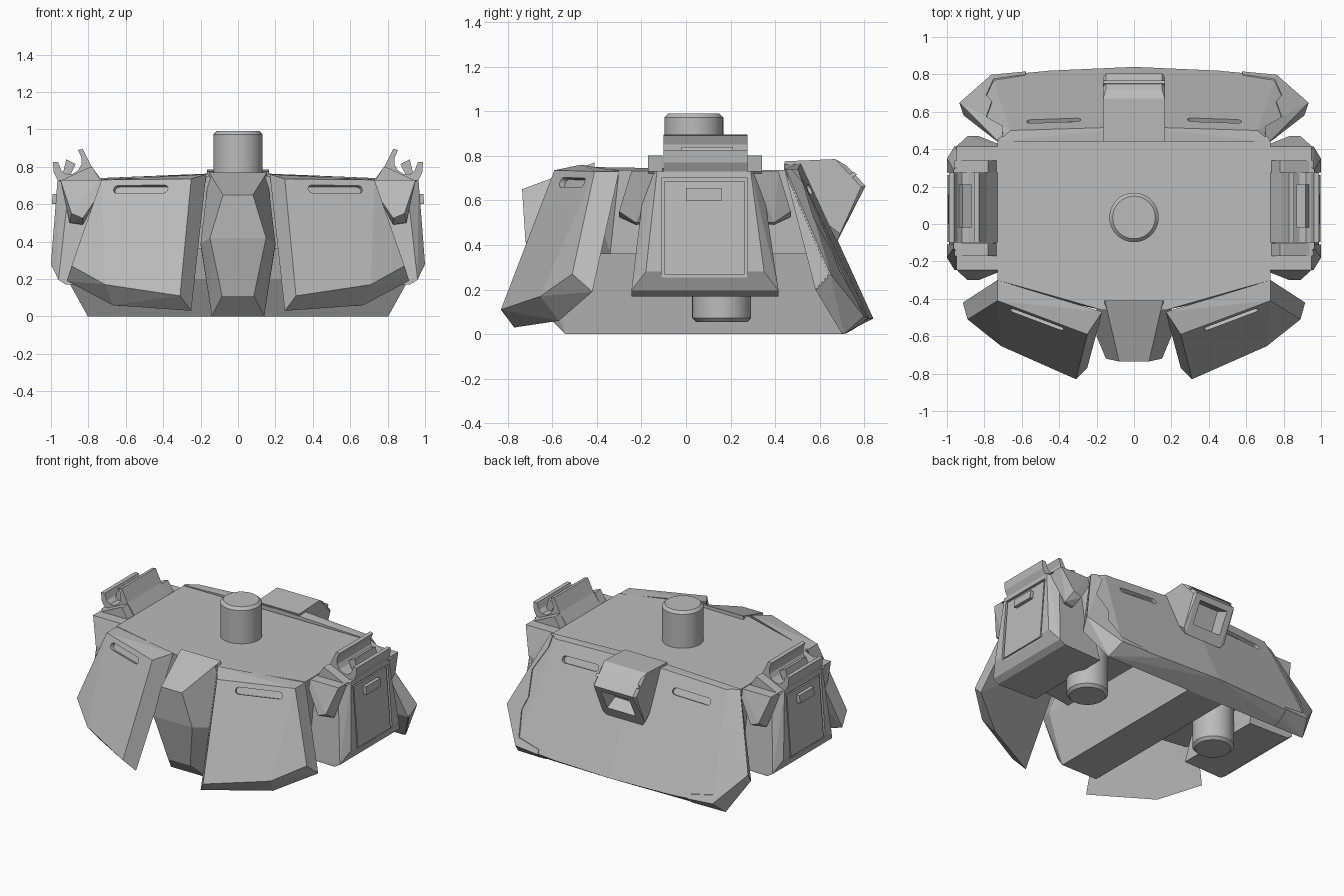
import bpy, bmesh, math
from mathutils import Vector as V

if "Cube" in bpy.data.objects:
    bpy.data.objects.remove(bpy.data.objects["Cube"], do_unlink=True)

grey = bpy.data.materials.new("plain_grey")
grey.use_nodes = True
grey.diffuse_color = (0.5, 0.5, 0.5, 1)
grey.node_tree.nodes["Principled BSDF"].inputs["Base Color"].default_value = (0.5, 0.5, 0.5, 1)


def finish(name, bm):
    bmesh.ops.recalc_face_normals(bm, faces=bm.faces)
    me = bpy.data.meshes.new(name)
    bm.to_mesh(me)
    bm.free()
    me.materials.append(grey)
    ob = bpy.data.objects.new(name, me)
    bpy.context.collection.objects.link(ob)
    return ob


def hull(name, pts, side=1, both=False):
    """Faceted convex solid around the points, optionally symmetric in x."""
    bm = bmesh.new()
    for x, y, z in pts:
        bm.verts.new((x * side, y, z))
        if both and x:
            bm.verts.new((-x, y, z))
    bmesh.ops.convex_hull(bm, input=bm.verts)
    bmesh.ops.delete(bm, geom=[v for v in bm.verts if not v.link_faces], context='VERTS')
    bmesh.ops.dissolve_limit(bm, angle_limit=math.radians(3), verts=bm.verts, edges=bm.edges)
    return finish(name, bm)


def prism(name, pts, push):
    """Flat outline pushed along a vector."""
    bm = bmesh.new()
    face = bm.faces.new([bm.verts.new(p) for p in pts])
    ext = bmesh.ops.extrude_face_region(bm, geom=[face])
    bmesh.ops.translate(bm, vec=push, verts=[g for g in ext["geom"] if isinstance(g, bmesh.types.BMVert)])
    return finish(name, bm)


def carve(ob, cutter, op='DIFFERENCE'):
    """Apply a boolean and remove the cutter."""
    mod = ob.modifiers.new("cut", 'BOOLEAN')
    mod.operation, mod.object, mod.solver = op, cutter, 'EXACT'
    dg = bpy.context.evaluated_depsgraph_get()
    me = bpy.data.meshes.new_from_object(ob.evaluated_get(dg))
    ob.modifiers.clear()
    ob.data = me
    bpy.data.objects.remove(cutter, do_unlink=True)


def slot(ob, centre, along, normal, length, height, depth=0.025):
    """Sink a pill shaped slot into a face."""
    a, n = V(along).normalized(), V(normal).normalized()
    u = n.cross(a)
    r = height / 2
    pts = []
    for i in range(14):
        t = math.pi * (i % 7) / 6 + (math.pi if i > 6 else 0) - math.pi / 2
        shift = (length / 2 - r) * (1 if i < 7 else -1)
        pts.append(V(centre) + a * (shift + r * math.cos(t)) + u * r * math.sin(t) + n * 0.03)
    carve(ob, prism("slot_cutter", pts, -n * (0.03 + depth)))


def post(name, x, y, z0, z1, r=0.132):
    """Round peg with bevelled rims."""
    bpy.ops.mesh.primitive_cylinder_add(vertices=40, radius=r, depth=z1 - z0, location=(x, y, (z0 + z1) / 2))
    ob = bpy.context.object
    ob.name = name
    ob.data.materials.append(grey)
    mod = ob.modifiers.new("rim", 'BEVEL')
    mod.width, mod.segments = 0.018, 1
    bpy.ops.object.shade_smooth_by_angle(angle=math.radians(30))


# Pelvis core, keel and front crotch armour
hull("waist_core", [(0.73, -0.3, 0.735), (0.73, 0.45, 0.735), (0.17, -0.46, 0.75), (0.17, 0.45, 0.755),
                    (0.72, -0.34, 0.36), (0.72, 0.58, 0.36), (0.17, -0.42, 0.36)], both=True)
hull("keel_block", [(0.14, -0.54, 0), (0.14, 0.7, 0), (0.2, -0.4, 0.38), (0.2, 0.59, 0.38)], both=True)
hull("crotch_armour", [(0.155, -0.41, 0.77), (0.08, -0.735, 0.65), (0.15, -0.72, 0.42), (0.085, -0.65, 0.11),
                       (0.14, -0.54, 0), (0.2, -0.6, 0.39), (0.2, -0.4, 0.38), (0.14, -0.4, 0)], both=True)
post("waist_post", 0, 0.035, 0.7, 0.99)

# Rear skirt outline, reused for the raised corner guards
rear = [(0, 0.84, 0.07), (0.45, 0.82, 0.07), (0.76, 0.79, 0.08), (0.93, 0.64, 0.27),
        (0.66, 0.5, 0.74), (0, 0.52, 0.77), (0.8, 0.7, 0), (0.91, 0.58, 0.2), (0.73, 0.44, 0.74), (0, 0.44, 0.765)]
skirt = hull("rear_skirt", rear, both=True)
for s in (1, -1):
    slot(skirt, (0.43 * s, 0.555, 0.65), (s, -0.06, -0.05), (0.06 * s, 0.9, 0.42), 0.29, 0.045)
guard_line = [(0.57, -0.1), (0.58, 0.1), (0.75, 0.13), (0.79, 0.28), (0.76, 0.37),
              (0.79, 0.52), (0.7, 0.68), (0.71, 0.9), (1.1, 0.9), (1.1, -0.1)]
for s, side in ((1, "left"), (-1, "right")):
    guard = hull(side + "_rear_guard", [(x * 1.004, y + 0.008, z) for x, y, z in rear], both=True)
    carve(guard, prism("guard_cutter", [(x * s, 0.2, z) for x, z in guard_line], (0, 1, 0)), 'INTERSECT')

# Hollow rear hook with a framed opening
profile = [(0.165, 0.44, 0.775), (0.165, 0.67, 0.785), (0.15, 0.72, 0.755), (0.165, 0.715, 0.735),
           (0.15, 0.805, 0.665), (0.165, 0.785, 0.66), (0.165, 0.69, 0.45), (0.14, 0.68, 0.42), (0.165, 0.5, 0.6)]
hook = hull("rear_hook", profile, both=True)
carve(hook, hull("hook_cutter", [(0.11, y, z) for y, z in
                                 [(0.82, 0.615), (0.74, 0.475), (0.627, 0.531), (0.693, 0.672)]], both=True))
hull("hook_rim", [(0.165, y, z) for y, z in [(0.752, 0.73), (0.767, 0.715), (0.74, 0.7), (0.73, 0.71)]], both=True)

for s, side in ((1, "left"), (-1, "right")):
    # Front skirt: outer face, then the wider back outline
    face = [V(p) for p in [(0.73, -0.41, 0.73), (0.25, -0.59, 0.735), (0.31, -0.83, 0.11),
                           (0.71, -0.653, 0.17), (0.89, -0.51, 0.27)]]
    back = [(0.73, -0.3, 0.73), (0.17, -0.47, 0.76), (0.25, -0.77, 0.03), (0.67, -0.57, 0.06), (0.915, -0.42, 0.19)]
    plate = hull(side + "_front_skirt", face + back, s)
    along = face[0] - face[1]
    normal = along.cross(face[2] - face[1])
    if normal.y > 0:
        normal.negate()
    flip = V((s, 1, 1))
    slot(plate, V((0.52, -0.51, 0.68)) * flip, along * flip, normal * flip, 0.31, 0.045)

    # Hip peg
    post(side + "_hip_peg", 0.52 * s, 0.16, 0.055, 0.5)

    # Side skirt with sunken door and handle
    body = hull(side + "_side_skirt", [
        (0.62, -0.235, 0.17), (0.62, 0.405, 0.17), (0.92, -0.245, 0.17), (0.92, 0.415, 0.17),
        (0.96, -0.245, 0.195), (0.96, 0.415, 0.195), (1.0, -0.18, 0.28), (1.0, 0.35, 0.28),
        (0.965, -0.13, 0.73), (0.965, 0.29, 0.73), (0.9, -0.18, 0.73), (0.9, 0.335, 0.73),
        (0.72, -0.18, 0.73), (0.72, 0.335, 0.73)], s)

    def slab(name, y, z, low, high):
        """Plate lying parallel to the sloped door face."""
        return hull(name, [(1.0 - (h - 0.28) * 0.078 + d, w, h) for w in y for h in z for d in (low, high)], s)

    carve(body, slab("door_cutter", (-0.11, 0.275), (0.255, 0.7), -0.015, 0.05))
    slab(side + "_side_door", (-0.097, 0.262), (0.268, 0.687), -0.03, -0.004)
    slab(side + "_door_handle", (0.0, 0.16), (0.6, 0.655), -0.02, 0.02)

    # Pointed brackets on the front and rear ends of the side skirt
    for end, d in (("front", -1), ("rear", 1)):
        hull(side + "_" + end + "_bracket", [(x, 0.085 + d * y, z) for x, y, z in [
            (0.73, 0.33, 0.73), (0.95, 0.33, 0.73), (0.73, 0.345, 0.67), (0.83, 0.385, 0.525), (0.89, 0.385, 0.55),
            (0.83, 0.31, 0.49), (0.9, 0.31, 0.5), (0.95, 0.2, 0.73), (0.73, 0.2, 0.73), (0.85, 0.2, 0.5)]], s)
        # Low block closing that end of the claw rail
        hull(side + "_" + end + "_claw_block", [(x, 0.085 + d * y, z) for y in (0.19, 0.255) for x, z in
                                                [(0.73, 0.72), (0.78, 0.8), (0.8, 0.795), (0.85, 0.75), (0.96, 0.72)]], s)

    # Open claw rail on top and its inner bar
    claw = [(0.73, 0.73), (0.785, 0.805), (0.83, 0.895), (0.855, 0.89), (0.838, 0.85), (0.838, 0.81), (0.855, 0.78),
            (0.885, 0.76), (0.92, 0.76), (0.945, 0.78), (0.962, 0.825), (0.99, 0.825), (0.985, 0.77), (0.965, 0.73)]
    prism(side + "_claw_rail", [(x * s, -0.1, z) for x, z in claw], (0, 0.375, 0))
    hull(side + "_claw_bar", [(x, y, z) for y in (-0.02, 0.21) for x, z in
                              [(0.868, 0.815), (0.918, 0.84), (0.935, 0.77), (0.9, 0.75)]], s)
